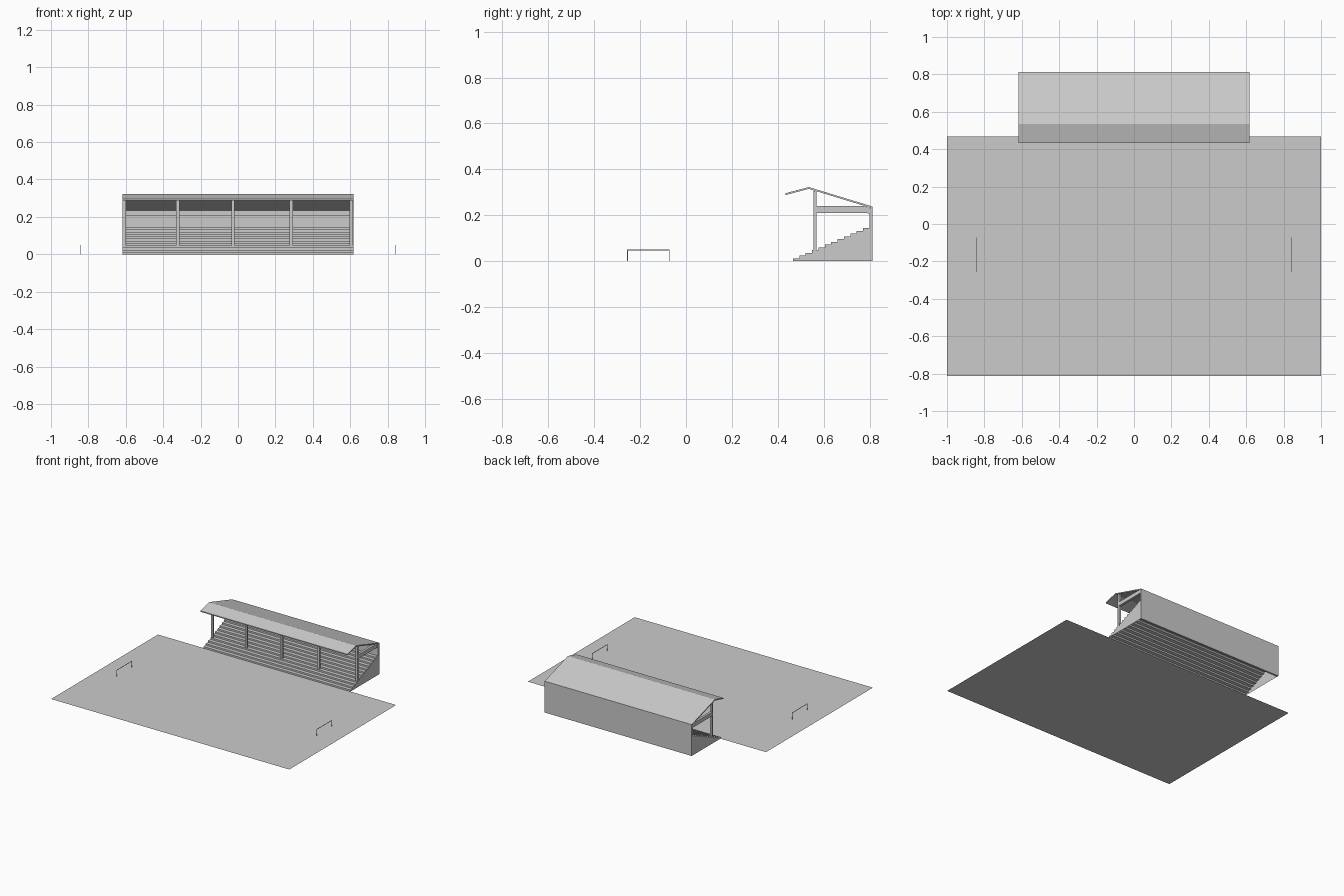
import bpy, bmesh

if "Cube" in bpy.data.objects:
    bpy.data.objects.remove(bpy.data.objects["Cube"])

X0, X1 = -0.617, 0.617          # stand ends
N, RUN, RISE = 12, 0.0278, 0.012  # terrace steps
Y0, YB = 0.466, 0.813           # stand front and back


def finish(bm, name):
    bmesh.ops.recalc_face_normals(bm, faces=bm.faces[:])
    me = bpy.data.meshes.new(name)
    bm.to_mesh(me)
    bm.free()
    ob = bpy.data.objects.new(name, me)
    bpy.context.collection.objects.link(ob)
    return ob


def extrude_x(name, profile, xa, xb, open_under=False):
    """Sweep a (y, z) profile along x; open_under leaves out the last segment."""
    bm = bmesh.new()
    a = [bm.verts.new((xa, y, z)) for y, z in profile]
    b = [bm.verts.new((xb, y, z)) for y, z in profile]
    n = len(profile)
    for i in range(n - 1 if open_under else n):
        j = (i + 1) % n
        bm.faces.new((a[i], a[j], b[j], b[i]))
    bm.faces.new(a)
    bm.faces.new(b)
    return finish(bm, name)


def box(name, x, y, z):
    return extrude_x(name, [(y[0], z[0]), (y[1], z[0]), (y[1], z[1]), (y[0], z[1])], *x)


# Flat playing field
bm = bmesh.new()
bm.faces.new([bm.verts.new((x, y, 0)) for x, y in
              ((-1, -0.813), (1, -0.813), (1, 0.468), (-1, 0.468))])
finish(bm, "field")

# Thin goal frames at both ends
T = 0.0015
for side, gx in (("left", -0.84), ("right", 0.84)):
    for k, gy in enumerate((-0.255, -0.073)):
        box(f"{side}_goal_post_{k + 1}", (gx - T, gx + T), (gy - T, gy + T), (0, 0.05))
    box(f"{side}_goal_crossbar", (gx - T, gx + T), (-0.255 - T, -0.073 + T), (0.047, 0.05))

# Stepped terrace, hollow underneath with closed stepped ends
steps = [(Y0, 0)]
for i in range(N):
    steps += [(Y0 + i * RUN, (i + 1) * RISE), (Y0 + (i + 1) * RUN, (i + 1) * RISE)]
steps.append((Y0 + N * RUN, 0))
extrude_x("terrace_steps", steps, X0, X1, open_under=True)

# Back wall
box("back_wall", (X0, X1), (0.799, YB), (0, 0.231))

# Posts standing on the fourth step, each with a tie beam to the back wall
for k, px in enumerate((-0.608, -0.323, -0.027, 0.285, 0.605)):
    span = (px - 0.009, px + 0.009)
    box(f"roof_post_{k + 1}", span, (0.556, 0.569), (0.047, 0.306))
    extrude_x(f"tie_beam_{k + 1}",
              [(0.565, 0.21), (0.80, 0.21), (0.80, 0.233), (0.777, 0.24), (0.565, 0.24)], *span)

# Ledger along the inside of the back wall
box("wall_ledger", (X0, X1), (0.79, 0.80), (0.208, 0.235))

# Bent roof: short front slope, long back slope
extrude_x("roof", [(0.433, 0.296), (0.535, 0.323), (YB, 0.238),
                   (YB, 0.230), (0.535, 0.315), (0.433, 0.288)], X0, X1)
